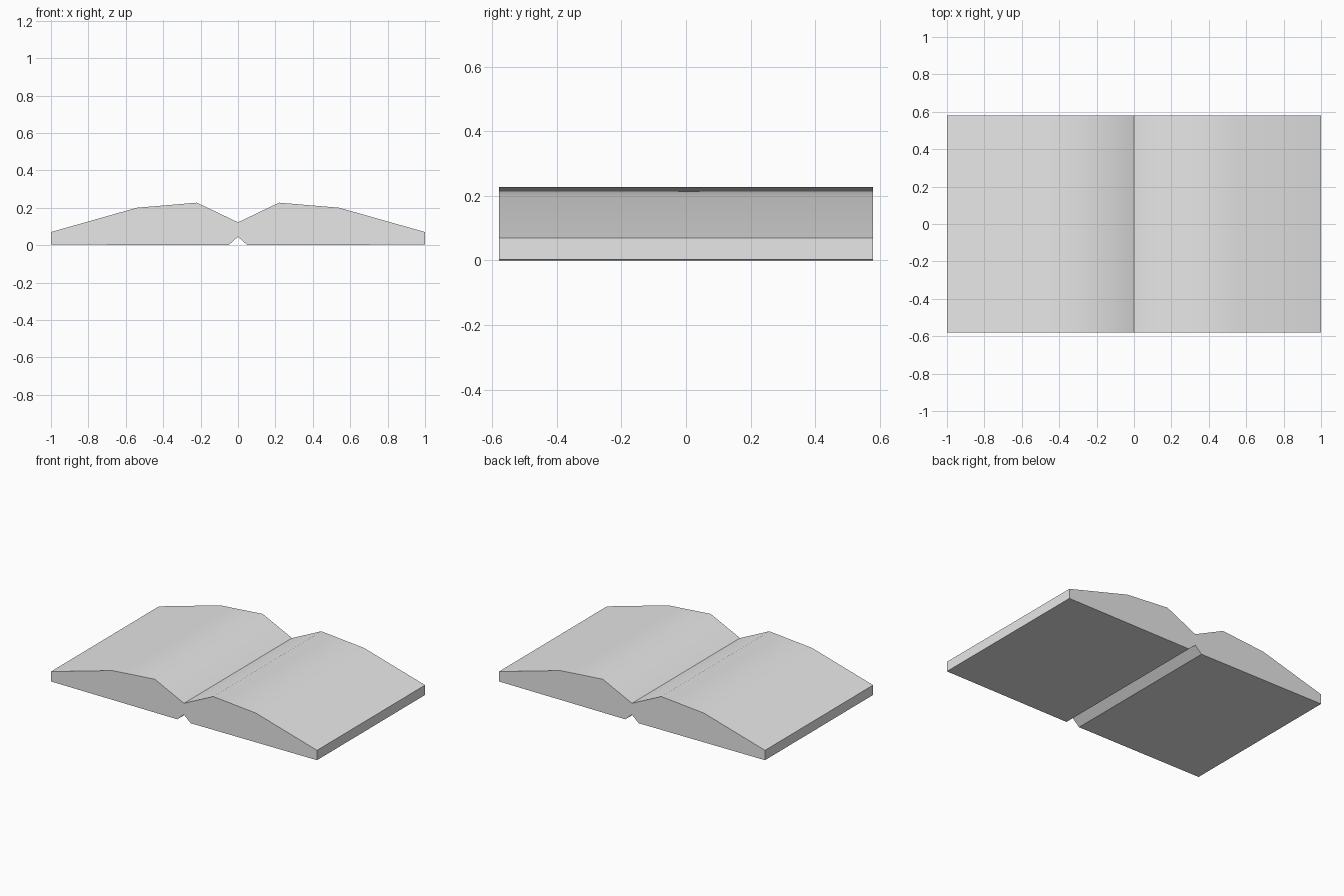
import bpy
import bmesh
import math

cube = bpy.data.objects.get("Cube")
if cube:
    bpy.data.objects.remove(cube, do_unlink=True)

HALF_DEPTH = 0.58

# Plain grey paper
paper = bpy.data.materials.new("grey_paper")
paper.use_nodes = True
grey = (0.8, 0.8, 0.8, 1)
paper.diffuse_color = grey
paper.node_tree.nodes["Principled BSDF"].inputs["Base Color"].default_value = grey

# Half cross-section: spine groove, cover, page edge, curved pages, gutter
half = [(0, 0.045), (0.05, 0), (1, 0.003), (1, 0.07),
        (0.54, 0.2), (0.22, 0.227), (0, 0.122)]
mirrored = [(-x, z) for x, z in reversed(half[1:-1])]

# Extrude the full profile front to back
bm = bmesh.new()
verts = [bm.verts.new((x, -HALF_DEPTH, z)) for x, z in half + mirrored]
face = bm.faces.new(verts)
extruded = bmesh.ops.extrude_face_region(bm, geom=[face])["geom"]
back = [v for v in extruded if isinstance(v, bmesh.types.BMVert)]
bmesh.ops.translate(bm, verts=back, vec=(0, 2 * HALF_DEPTH, 0))
bmesh.ops.recalc_face_normals(bm, faces=bm.faces)

mesh = bpy.data.meshes.new("open_book")
bm.to_mesh(mesh)
bm.free()
mesh.materials.append(paper)
book = bpy.data.objects.new("open_book", mesh)
bpy.context.collection.objects.link(book)

# Rounded pages, crisp gutter and edges
bpy.ops.object.select_all(action="DESELECT")
book.select_set(True)
bpy.context.view_layer.objects.active = book
bpy.ops.object.shade_smooth_by_angle(angle=math.radians(40))
